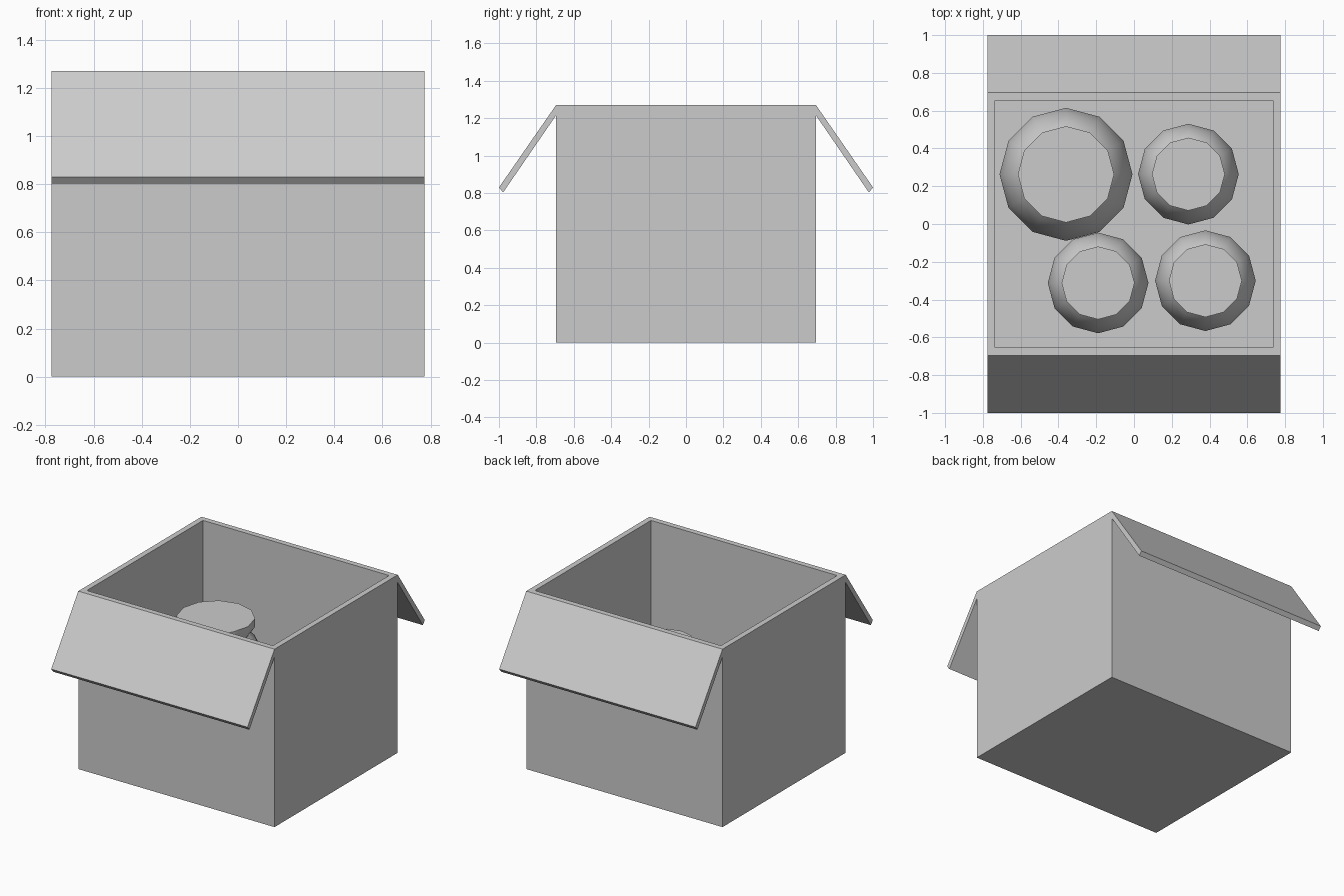
import bpy, bmesh, math

if "Cube" in bpy.data.objects:
    bpy.data.objects.remove(bpy.data.objects["Cube"])

W, D, H, T = 0.775, 0.695, 1.27, 0.04   # half width, half depth, height, wall


def finish(bm, name):
    bmesh.ops.recalc_face_normals(bm, faces=bm.faces)
    me = bpy.data.meshes.new(name)
    bm.to_mesh(me)
    bm.free()
    ob = bpy.data.objects.new(name, me)
    bpy.context.collection.objects.link(ob)
    return ob


def add_ring(bm, x, y, z):
    return [bm.verts.new((sx * x, sy * y, z))
            for sx, sy in ((-1, -1), (1, -1), (1, 1), (-1, 1))]


def bridge(bm, a, b):
    n = len(a)
    for i in range(n):
        j = (i + 1) % n
        bm.faces.new((a[i], a[j], b[j], b[i]))


# Open box: outer walls, rim, inner walls and floor
bm = bmesh.new()
rings = [add_ring(bm, *r) for r in
         ((W, D, 0), (W, D, H), (W - T, D - T, H), (W - T, D - T, T))]
for a, b in zip(rings, rings[1:]):
    bridge(bm, a, b)
bm.faces.new(rings[0])
bm.faces.new(rings[-1])
finish(bm, "box")

# Folded-out flaps, front and back
flap_profile = [(D, H), (1.0, 0.83), (0.978, 0.803), (D, 1.215)]
for side, name in ((-1, "front_flap"), (1, "back_flap")):
    bm = bmesh.new()
    ends = [[bm.verts.new((x, side * y, z)) for y, z in flap_profile]
            for x in (-W, W)]
    bridge(bm, *ends)
    for e in ends:
        bm.faces.new(e)
    finish(bm, name)

# Twelve-sided round pots with a lipped, closed top
pot_profile = [(0.22, 0), (0.31, 0.11), (0.352, 0.26), (0.352, 0.38),
               (0.325, 0.51), (0.275, 0.61), (0.215, 0.67),
               (0.255, 0.73), (0.255, 0.79)]


def pot(name, x, y, s):
    bm = bmesh.new()
    angles = [math.tau * i / 12 for i in range(12)]
    rs = [[bm.verts.new((x + s * r * math.cos(a), y + s * r * math.sin(a), T + s * z))
           for a in angles] for r, z in pot_profile]
    for a, b in zip(rs, rs[1:]):
        bridge(bm, a, b)
    bm.faces.new(rs[0])
    bm.faces.new(rs[-1])
    ob = finish(bm, name)
    bpy.ops.object.select_all(action='DESELECT')
    ob.select_set(True)
    bpy.context.view_layer.objects.active = ob
    bpy.ops.object.shade_smooth_by_angle(angle=math.radians(40))


pot("large_pot", -0.36, 0.263, 1.0)
for i, (x, y) in enumerate(((0.288, 0.264), (-0.19, -0.312), (0.378, -0.3))):
    pot(f"small_pot_{i + 1}", x, y, 0.757)
